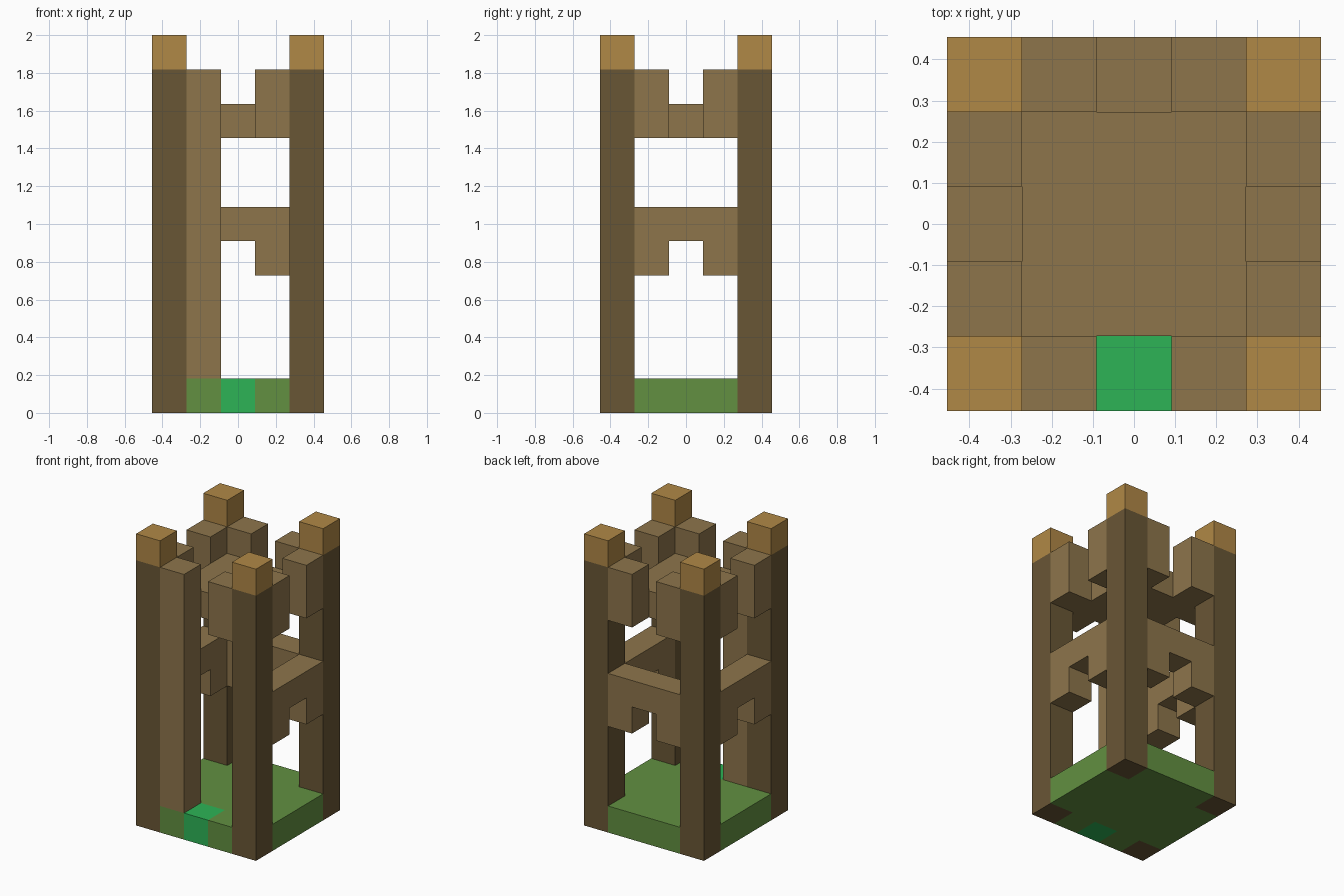
import bpy
import bmesh
from mathutils import Matrix, Vector

U = 2 / 11  # one block

cube = bpy.data.objects.get("Cube")
if cube:
    bpy.data.objects.remove(cube, do_unlink=True)


def linear(v):
    v /= 255
    return v / 12.92 if v <= 0.04045 else ((v + 0.055) / 1.055) ** 2.4


def material(name, *rgb):
    mat = bpy.data.materials.new(name)
    mat.use_nodes = True
    colour = (*[linear(v) for v in rgb], 1)
    mat.diffuse_color = colour
    bsdf = mat.node_tree.nodes["Principled BSDF"]
    bsdf.inputs["Base Color"].default_value = colour
    bsdf.inputs["Roughness"].default_value = 0.9
    return mat


GRASS = material("grass green", 98, 144, 65)
STEP = material("bright green", 45, 180, 86)
POST = material("dark wood", 105, 86, 53)
PLANK = material("brown wood", 141, 117, 75)
CAP = material("golden wood", 176, 136, 70)


def prism(name, profile, depth, mat, place=Matrix()):
    """Extrude a flat outline (in blocks) along local z, then place it."""
    bm = bmesh.new()
    face = bm.faces.new([bm.verts.new((x, y, 0)) for x, y in profile])
    grown = bmesh.ops.extrude_face_region(bm, geom=[face])["geom"]
    verts = [v for v in grown if isinstance(v, bmesh.types.BMVert)]
    bmesh.ops.translate(bm, verts=verts, vec=(0, 0, depth))
    bmesh.ops.transform(bm, matrix=Matrix.Scale(U, 4) @ place, verts=bm.verts)
    bmesh.ops.recalc_face_normals(bm, faces=bm.faces)
    mesh = bpy.data.meshes.new(name)
    bm.to_mesh(mesh)
    bm.free()
    mesh.materials.append(mat)
    obj = bpy.data.objects.new(name, mesh)
    bpy.context.collection.objects.link(obj)
    return obj


def block(name, x, y, bottom, top, mat, half=0.5):
    """Square column of blocks centred on a grid cell."""
    square = [(-half, -half), (half, -half), (half, half), (-half, half)]
    return prism(name, square, top - bottom, mat,
                 Matrix.Translation(Vector((x, y, bottom))))


# Grass base, notched for the corner posts and the doorstep
right_half = [(.5, -1.5), (.5, -2.5), (1.5, -2.5), (1.5, -1.5), (2.5, -1.5),
              (2.5, 1.5), (1.5, 1.5), (1.5, 2.5)]
left_half = [(-x, y) for x, y in reversed(right_half)]
prism("grass_base", right_half + left_half, 1, GRASS)
block("doorstep", 0, -2, 0, 1, STEP)

# Corner posts with caps
for x, side in ((-2, "right"), (2, "left")):
    for y, end in ((-2, "front"), (2, "back")):
        block(f"{end}_{side}_post", x, y, 0, 10, POST)
        block(f"{end}_{side}_cap", x, y, 10, 11, CAP)

# Middle rails with brackets on the back and both sides
rail = [(-1.5, 4), (-.5, 4), (-.5, 5), (.5, 5), (.5, 4), (1.5, 4),
        (1.5, 6), (-1.5, 6)]
upright = (Matrix.Translation(Vector((0, 2.5, 0)))
           @ Matrix.Rotation(1.5707963, 4, "X"))
for name, turn in (("left_rail", -1), ("back_rail", 0), ("right_rail", 1)):
    prism(name, rail, 1, PLANK,
          Matrix.Rotation(turn * 1.5707963, 4, "Z") @ upright)

# Upper floor and battlements; the front right one reaches down to the base
block("upper_floor", 0, 0, 8, 9, PLANK, half=1.5)
for a in (-1, 1):
    for b in (-2, 2):
        if (a, b) == (-1, -2):
            block("front_column", a, b, 1, 10, PLANK)
        else:
            block("end_battlement", a, b, 8, 10, PLANK)
        block("side_battlement", b, a, 8, 10, PLANK)
